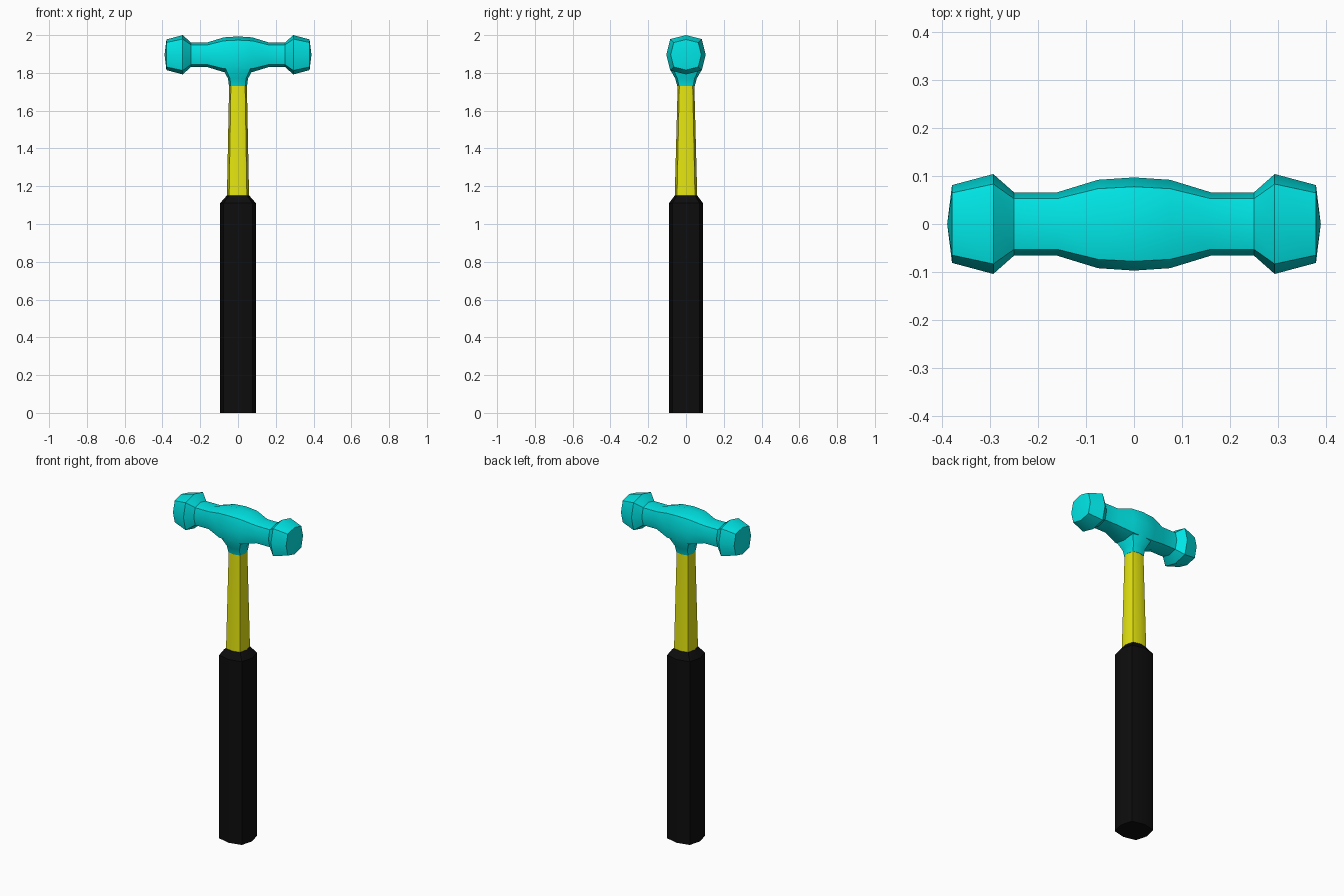
import bpy, bmesh
from math import radians
from mathutils import Matrix

if "Cube" in bpy.data.objects:
    bpy.data.objects.remove(bpy.data.objects["Cube"])

D = 0.8  # corner ratio of the soft-square octagon
SECTION = [(1, 0), (D, D), (0, 1), (-D, D), (-1, 0), (-D, -D), (0, -1), (D, -D)]


def material(name, rgb):
    m = bpy.data.materials.new(name)
    m.diffuse_color = (*rgb, 1)
    m.use_nodes = True
    m.node_tree.nodes["Principled BSDF"].inputs["Base Color"].default_value = m.diffuse_color
    return m


def loft(name, rings, mat, dome=0.0, transform=None):
    """Skin octagonal rings (height, half_a, half_b); dome raises the cap centres."""
    bm = bmesh.new()
    loops = [[bm.verts.new((a * u, b * v, h)) for u, v in SECTION] for h, a, b in rings]
    for lo, hi in zip(loops, loops[1:]):
        for i in range(8):
            j = (i + 1) % 8
            bm.faces.new((lo[i], lo[j], hi[j], hi[i]))
    for loop, h in ((loops[0], rings[0][0] - dome), (loops[-1], rings[-1][0] + dome)):
        if dome:
            tip = bm.verts.new((0, 0, h))
            for i in range(8):
                bm.faces.new((loop[i], loop[(i + 1) % 8], tip))
        else:
            bm.faces.new(loop)
    if transform:
        bm.transform(transform)
    bmesh.ops.recalc_face_normals(bm, faces=bm.faces)
    me = bpy.data.meshes.new(name)
    bm.to_mesh(me)
    bm.free()
    me.materials.append(mat)
    ob = bpy.data.objects.new(name, me)
    bpy.context.collection.objects.link(ob)
    bpy.ops.object.select_all(action='DESELECT')
    ob.select_set(True)
    bpy.context.view_layer.objects.active = ob
    bpy.ops.object.shade_smooth_by_angle(angle=radians(32))
    return ob


cyan = material("head_cyan", (0.0, 0.8, 0.8))
yellow = material("shaft_yellow", (0.78, 0.78, 0.005))
black = material("grip_black", (0.004, 0.004, 0.004))

# Rubber grip with chamfered top
loft("grip", [(0, 0.095, 0.09), (1.11, 0.095, 0.09), (1.15, 0.06, 0.06)], black)

# Tapered shaft
loft("shaft", [(1.13, 0.059, 0.06), (1.74, 0.047, 0.044)], yellow)

# Neck flaring into the head
loft("neck", [(1.73, 0.048, 0.046), (1.77, 0.053, 0.057),
              (1.815, 0.078, 0.082), (1.85, 0.085, 0.085)], cyan)

# Double-faced head: half profile mirrored along x
half = [(0.075, 0.092), (0.16, 0.066), (0.25, 0.066), (0.293, 0.104), (0.379, 0.081)]
profile = [(-x, r) for x, r in reversed(half)] + [(0, 0.097)] + half
loft("head", [(x, r, r) for x, r in profile], cyan, dome=0.01,
     transform=Matrix.Translation((0, 0, 1.896)) @ Matrix.Rotation(radians(90), 4, 'Y'))
